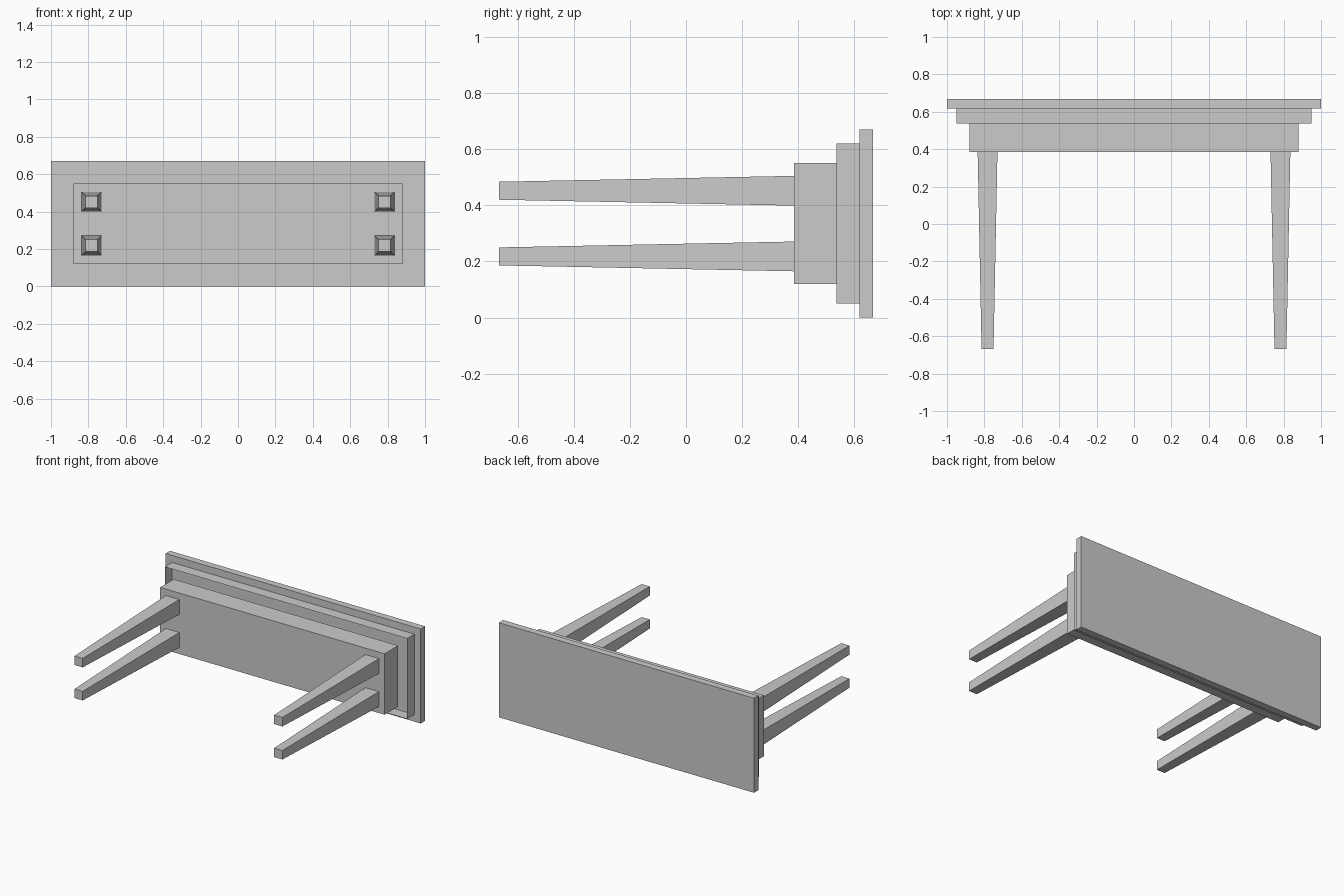
import bpy
import bmesh

if "Cube" in bpy.data.objects:
    bpy.data.objects.remove(bpy.data.objects["Cube"])

grey = bpy.data.materials.new("plain grey")
grey.diffuse_color = (0.6, 0.6, 0.6, 1)
grey.use_nodes = True
grey.node_tree.nodes["Principled BSDF"].inputs["Base Color"].default_value = grey.diffuse_color


def tapered_box(name, rear, front, capped=True):
    """Box along y; each end is (y, centre x, centre z, half width, half height)."""
    bm = bmesh.new()
    rings = []
    for y, cx, cz, hx, hz in (front, rear):
        rings.append([bm.verts.new((cx + sx * hx, y, cz + sz * hz))
                      for sx, sz in ((-1, -1), (1, -1), (1, 1), (-1, 1))])
    a, b = rings
    for i in range(4):
        j = (i + 1) % 4
        bm.faces.new((a[i], b[i], b[j], a[j]))
    if capped:
        bm.faces.new(a)
        bm.faces.new(b[::-1])
        bmesh.ops.recalc_face_normals(bm, faces=bm.faces)
    else:
        # open sleeve: walls face outward
        for f in bm.faces:
            c = f.calc_center_median()
            f.normal_update()
            if f.normal.x * (c.x - rear[1]) + f.normal.z * (c.z - rear[2]) < 0:
                f.normal_flip()
    mesh = bpy.data.meshes.new(name)
    bm.to_mesh(mesh)
    bm.free()
    mesh.materials.append(grey)
    obj = bpy.data.objects.new(name, mesh)
    bpy.context.collection.objects.link(obj)
    return obj


MID = 0.335  # centre height of the table lying on its long edge

# Table top slab
tapered_box("table_top", (0.667, 0, MID, 1.0, 0.335), (0.618, 0, MID, 1.0, 0.335))
# Thin open moulding frame beneath the top
tapered_box("moulding_frame", (0.618, 0, MID, 0.95, 0.285),
            (0.537, 0, MID, 0.95, 0.285), capped=False)
# Apron block carrying the legs
tapered_box("apron", (0.537, 0, MID, 0.88, 0.216), (0.385, 0, MID, 0.88, 0.216))

# Four square legs, tapering toward the feet
for side, sx in (("left", -1), ("right", 1)):
    for level, sz in (("lower", -1), ("upper", 1)):
        x, z = sx * 0.783, MID + sz * 0.117
        tapered_box(f"leg_{side}_{level}", (0.385, x, z, 0.053, 0.053),
                    (-0.667, x, z, 0.032, 0.032))
